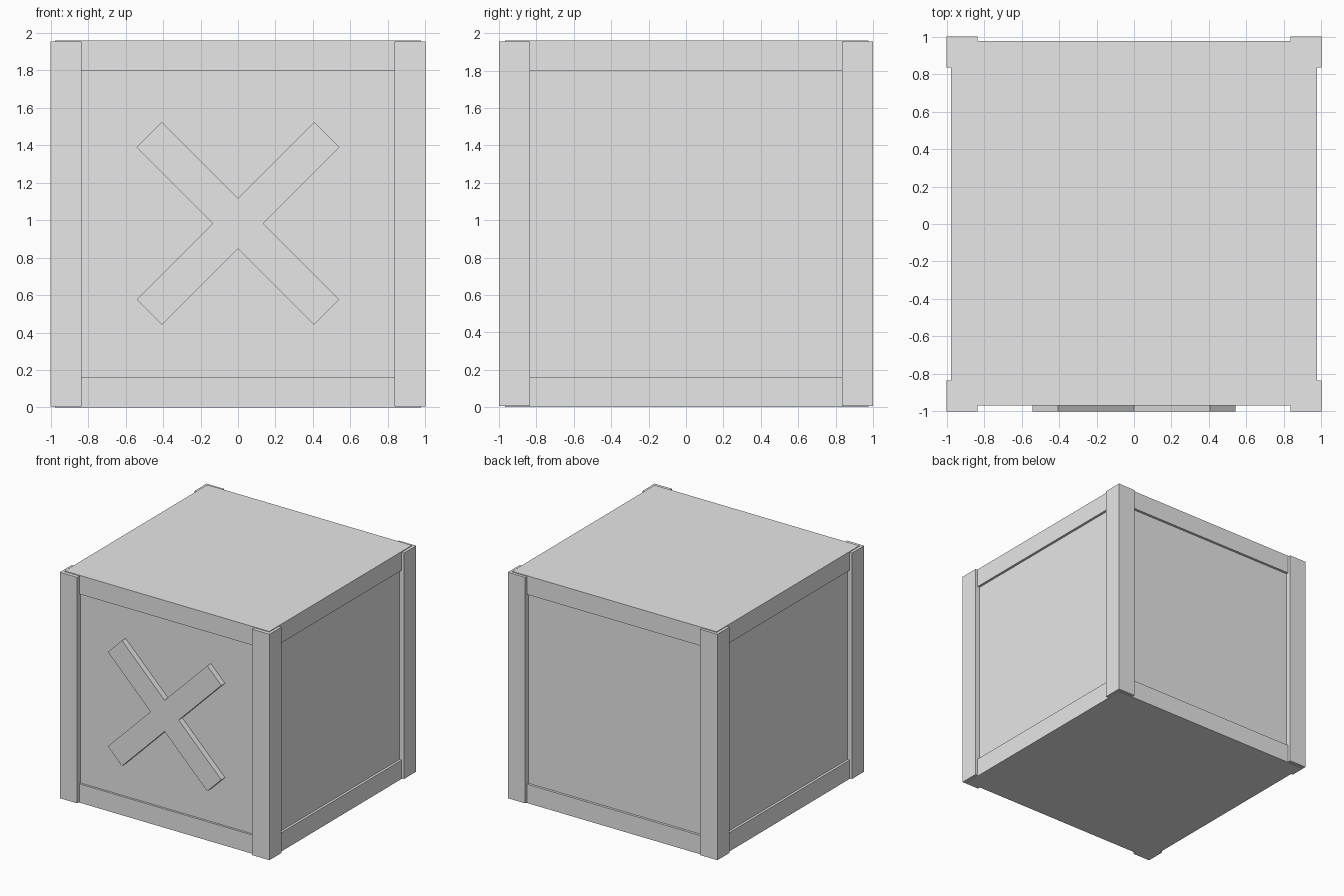
import bpy
from math import radians
from mathutils import Matrix

default = bpy.data.objects.get("Cube")
if default:
    bpy.data.objects.remove(default, do_unlink=True)

# Single crate colour
grey = bpy.data.materials.new("plain_grey")
grey.use_nodes = True
colour = (0.8, 0.8, 0.8, 1)
grey.diffuse_color = colour
grey.node_tree.nodes["Principled BSDF"].inputs["Base Color"].default_value = colour


def box(name, low, high):
    """Axis-aligned box between two opposite corners."""
    centre = [(a + b) / 2 for a, b in zip(low, high)]
    bpy.ops.mesh.primitive_cube_add(size=1, location=centre)
    ob = bpy.context.object
    ob.name = name
    ob.data.transform(Matrix.Diagonal([b - a for a, b in zip(low, high)] + [1]))
    ob.data.materials.append(grey)
    return ob


HEIGHT = 1.96
POST = 0.835      # inner edge of the corner posts
RAIL = 0.976      # outer face of the rails
FRONT = 0.968     # outer face of the front rails
PANEL = 0.955     # outer face of the recessed panels
BAND = 0.162      # rail height

# Recessed side panels
box("side_panels", (-PANEL, -PANEL + 0.005, BAND), (PANEL, PANEL, HEIGHT - BAND))

# Solid base and lid, whose edges form the horizontal rails
for name, z in (("base_rails", 0), ("lid_rails", HEIGHT - BAND)):
    box(name, (-RAIL, -FRONT, z), (RAIL, RAIL, z + BAND))

# Corner posts, stopping just short of the base and lid
for x, side in ((-1, "right"), (1, "left")):
    for y, end in ((-1, "front"), (1, "back")):
        xs = sorted((x, x * POST))
        ys = sorted((y, y * POST))
        box(f"{end}_{side}_post", (xs[0], ys[0], 0.006), (xs[1], ys[1], HEIGHT - 0.006))

# Raised diagonal cross on the front, joined into one solid
arms = []
for angle in (45, -45):
    arm = box("front_cross", (-0.67, -1, -0.095), (0.67, -0.94, 0.095))
    arm.location.z = 0.983
    arm.rotation_euler.y = radians(angle)
    arms.append(arm)
cross, cutter = arms
cutter.name = "cross_helper"
cutter.hide_render = True
bpy.context.view_layer.objects.active = cross
union = cross.modifiers.new("union", "BOOLEAN")
union.operation = "UNION"
union.solver = "EXACT"
union.object = cutter
bpy.ops.object.modifier_apply(modifier=union.name)
bpy.data.objects.remove(cutter, do_unlink=True)
